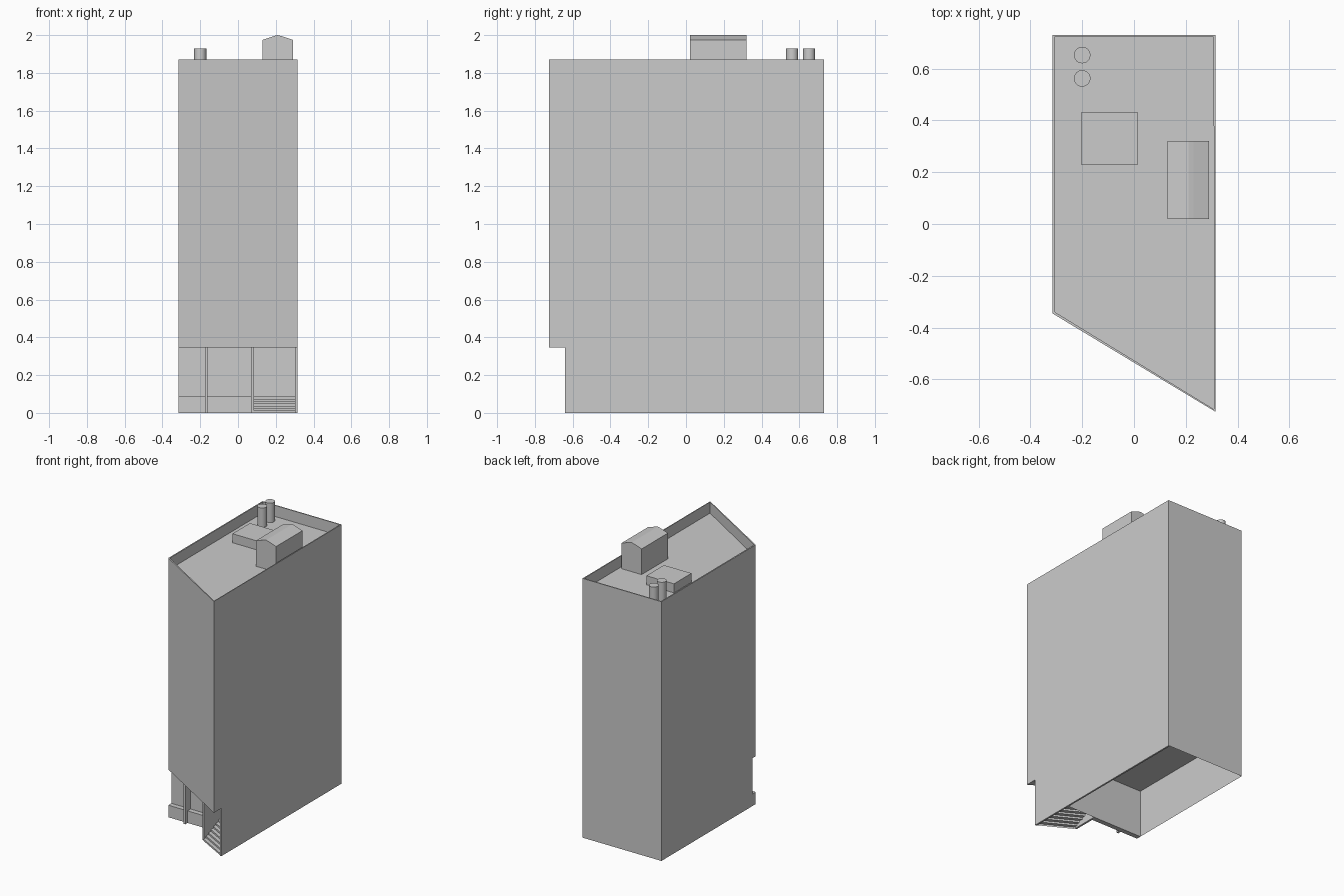
import bpy, bmesh, math

if "Cube" in bpy.data.objects:
    bpy.data.objects.remove(bpy.data.objects["Cube"])

X = 0.315            # half width
LOW, TOP, ROOF = 0.345, 1.87, 1.79
WALL_Y = -0.31       # recessed entrance wall


def finish(name, bm, fix=True):
    if fix:
        bmesh.ops.recalc_face_normals(bm, faces=bm.faces[:])
    me = bpy.data.meshes.new(name)
    bm.to_mesh(me)
    bm.free()
    ob = bpy.data.objects.new(name, me)
    bpy.context.collection.objects.link(ob)
    return ob


def prism(name, pts, z0, z1):
    bm = bmesh.new()
    f = bm.faces.new([bm.verts.new((x, y, z0)) for x, y in pts])
    r = bmesh.ops.extrude_face_region(bm, geom=[f], use_keep_orig=True)
    bmesh.ops.translate(bm, vec=(0, 0, z1 - z0),
                        verts=[v for v in r['geom'] if isinstance(v, bmesh.types.BMVert)])
    return finish(name, bm)


def box(name, x0, x1, y0, y1, z0, z1):
    return prism(name, [(x0, y0), (x1, y0), (x1, y1), (x0, y1)], z0, z1)


def slant(x):
    """Front line of the entrance level, following the angled facade."""
    return -0.64 + (X - x) * 0.55


# main tower with sunken roof behind a thin parapet
tower = prism("tower_body", [(-X, -0.345), (X, -0.725), (X, 0.73), (-X, 0.73)], LOW, TOP)
bm = bmesh.new()
bm.from_mesh(tower.data)
top = max(bm.faces, key=lambda f: f.calc_center_median().z)
bmesh.ops.inset_region(bm, faces=[top], thickness=0.011)
r = bmesh.ops.extrude_face_region(bm, geom=[top])
bmesh.ops.translate(bm, vec=(0, 0, ROOF - TOP),
                    verts=[v for v in r['geom'] if isinstance(v, bmesh.types.BMVert)])
if top.is_valid:
    bmesh.ops.delete(bm, geom=[top], context='FACES')
bm.to_mesh(tower.data)
bm.free()

# hollow ground floor walls, open underneath
bm = bmesh.new()
path = [(X, 0.73), (-X, 0.73), (-X, WALL_Y), (X - 0.012, WALL_Y)]
for (ax, ay), (bx, by) in zip(path, path[1:]):
    bm.faces.new([bm.verts.new(c) for c in
                  ((ax, ay, 0), (bx, by, 0), (bx, by, LOW), (ax, ay, LOW))])
bmesh.ops.remove_doubles(bm, verts=bm.verts[:], dist=1e-5)
finish("ground_floor_walls", bm, fix=False)
box("side_wall", X - 0.012, X, -0.64, 0.73, 0, LOW)

# entrance ledge and dividing fins
box("entrance_ledge", -X, 0.07, -0.345, WALL_Y, 0, 0.087)
for i, x in enumerate((-0.175, 0.07)):
    box(f"entrance_fin_{i + 1}", x, x + 0.014, slant(x), WALL_Y, 0, LOW)

# stairs: folded sheet parallel to the facade, ending in a landing
bm = bmesh.new()
xa, xb, steps, tread = 0.084, X - 0.012, 7, 0.028
rise = 0.087 / steps
rows = []
for i in range(steps):
    for z in (i * rise, (i + 1) * rise):
        rows.append([bm.verts.new((x, slant(x) + i * tread, z)) for x in (xa, xb)])
rows.append([bm.verts.new((x, WALL_Y, steps * rise)) for x in (xa, xb)])
for a, b in zip(rows, rows[1:]):
    bm.faces.new((a[0], a[1], b[1], b[0]))
finish("entrance_stairs", bm, fix=False)

# roof hatch
box("roof_hatch", -0.205, 0.015, 0.23, 0.43, ROOF, 1.855)

# stair house with shallow pitched, softened ridge
profile = [(0.13, ROOF), (0.29, ROOF), (0.29, 1.975), (0.23, 1.995),
           (0.21, 2.0), (0.19, 1.995), (0.13, 1.975)]
bm = bmesh.new()
f = bm.faces.new([bm.verts.new((x, 0.02, z)) for x, z in profile])
r = bmesh.ops.extrude_face_region(bm, geom=[f], use_keep_orig=True)
bmesh.ops.translate(bm, vec=(0, 0.3, 0),
                    verts=[v for v in r['geom'] if isinstance(v, bmesh.types.BMVert)])
finish("stair_house", bm)

# vent pipes
for i, y in enumerate((0.562, 0.652)):
    bpy.ops.mesh.primitive_cylinder_add(vertices=24, radius=0.032, depth=1.93 - ROOF,
                                        location=(-0.2, y, (1.93 + ROOF) / 2))
    bpy.context.object.name = f"vent_pipe_{i + 1}"
    bpy.ops.object.shade_smooth_by_angle(angle=math.radians(40))
